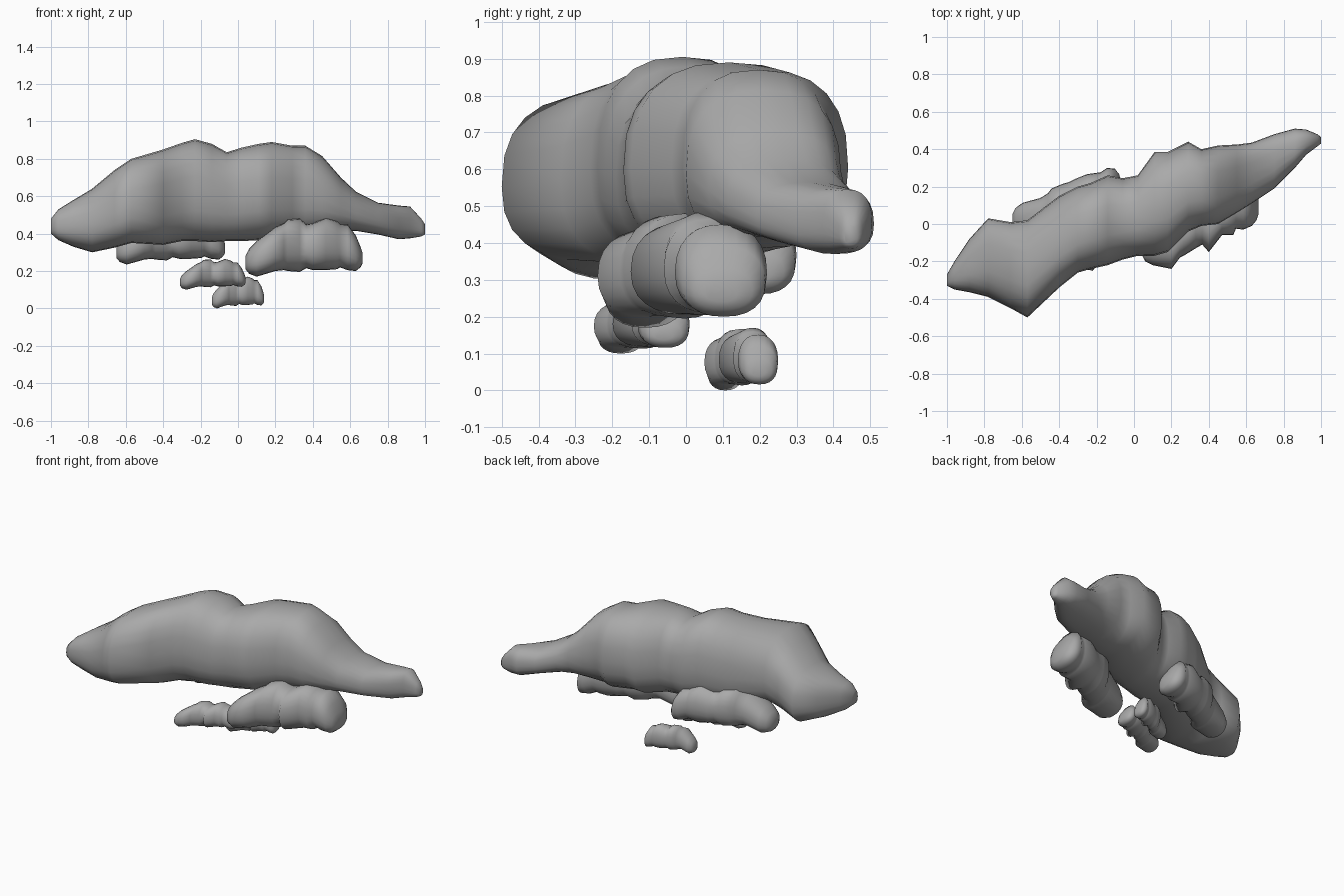
import bpy, bmesh, math

if "Cube" in bpy.data.objects:
    bpy.data.objects.remove(bpy.data.objects["Cube"], do_unlink=True)

grey = bpy.data.materials.new("cloud grey")
grey.use_nodes = True
colour = (0.4, 0.4, 0.4, 1)
grey.diffuse_color = colour
grey.node_tree.nodes["Principled BSDF"].inputs["Base Color"].default_value = colour


def rounded(v, power):
    return math.copysign(abs(v) ** (2 / power), v)


def loft(name, stations, power, belly, sides=24):
    """Skin rounded cross-sections; each station is x, y low, y high, z low, z high."""
    bm = bmesh.new()
    rings = []
    for x, y0, y1, z0, z1 in stations:
        yc, ry = (y0 + y1) / 2, (y1 - y0) / 2
        zc = z0 + belly * (z1 - z0)
        ring = []
        for i in range(sides):
            a = math.tau * i / sides
            c, s = rounded(math.cos(a), power), rounded(math.sin(a), power)
            rz = z1 - zc if s > 0 else zc - z0
            ring.append(bm.verts.new((x, yc + ry * c, zc + rz * s)))
        rings.append(ring)
    for a, b in zip(rings, rings[1:]):
        for i in range(sides):
            j = (i + 1) % sides
            bm.faces.new((a[i], a[j], b[j], b[i]))
    bm.faces.new(rings[0])
    bm.faces.new(rings[-1])
    bmesh.ops.recalc_face_normals(bm, faces=bm.faces)
    for f in bm.faces:
        f.smooth = True
    mesh = bpy.data.meshes.new(name)
    bm.to_mesh(mesh)
    bm.free()
    mesh.materials.append(grey)
    obj = bpy.data.objects.new(name, mesh)
    bpy.context.collection.objects.link(obj)
    return obj


# Large cloud: long body with tapering ends
loft("large_cloud", [
    (-1.0, -.33, -.27, .40, .48),
    (-.96, -.35, -.20, .365, .53),
    (-.88, -.365, -.08, .33, .58),
    (-.78, -.39, .03, .30, .64),
    (-.66, -.45, .01, .325, .74),
    (-.57, -.50, .02, .35, .80),
    (-.40, -.34, .15, .34, .85),
    (-.30, -.26, .20, .36, .885),
    (-.23, -.24, .22, .36, .905),
    (-.14, -.22, .26, .355, .88),
    (-.06, -.19, .245, .36, .835),
    (.02, -.17, .26, .36, .86),
    (.11, -.17, .385, .365, .88),
    (.18, -.15, .385, .37, .89),
    (.29, -.04, .44, .385, .87),
    (.36, -.01, .40, .385, .87),
    (.45, .0, .42, .40, .815),
    (.55, .06, .425, .415, .70),
    (.63, .11, .435, .415, .625),
    (.75, .19, .48, .395, .565),
    (.86, .30, .51, .37, .55),
    (.92, .37, .505, .375, .545),
    (.98, .415, .48, .385, .48),
    (1.0, .43, .465, .395, .45)], 2.5, .45)

# Lumpy puff profile shared by the small clouds
PUFF = [
    (.04, -.16, -.07, .21, .28),
    (.06, -.20, -.03, .185, .32),
    (.10, -.22, .0, .17, .36),
    (.20, -.24, .03, .20, .435),
    (.245, -.18, .06, .205, .455),
    (.265, -.17, .09, .20, .475),
    (.33, -.13, .12, .195, .48),
    (.365, -.11, .13, .215, .45),
    (.40, -.15, .15, .205, .455),
    (.47, -.06, .18, .205, .485),
    (.53, -.06, .19, .21, .465),
    (.545, -.025, .19, .22, .45),
    (.585, -.03, .22, .205, .45),
    (.63, -.01, .215, .20, .39),
    (.655, .02, .18, .22, .33),
    (.665, .05, .14, .24, .30)]
LOW, HIGH = (.04, -.24, .17), (.665, .22, .485)


def puff(name, low, high):
    """Place the puff profile inside the given bounds."""
    def fit(v, k):
        return low[k] + (v - LOW[k]) / (HIGH[k] - LOW[k]) * (high[k] - low[k])
    loft(name, [(fit(x, 0), fit(a, 1), fit(b, 1), fit(c, 2), fit(d, 2))
                for x, a, b, c, d in PUFF], 2.3, .47)


puff("front_left_cloud", LOW, HIGH)
puff("back_right_cloud", (-.65, -.09, .235), (-.07, .30, .51))
puff("small_front_cloud", (-.31, -.25, .10), (.04, .01, .265))
puff("small_back_cloud", (-.14, .05, .0), (.14, .25, .17))
